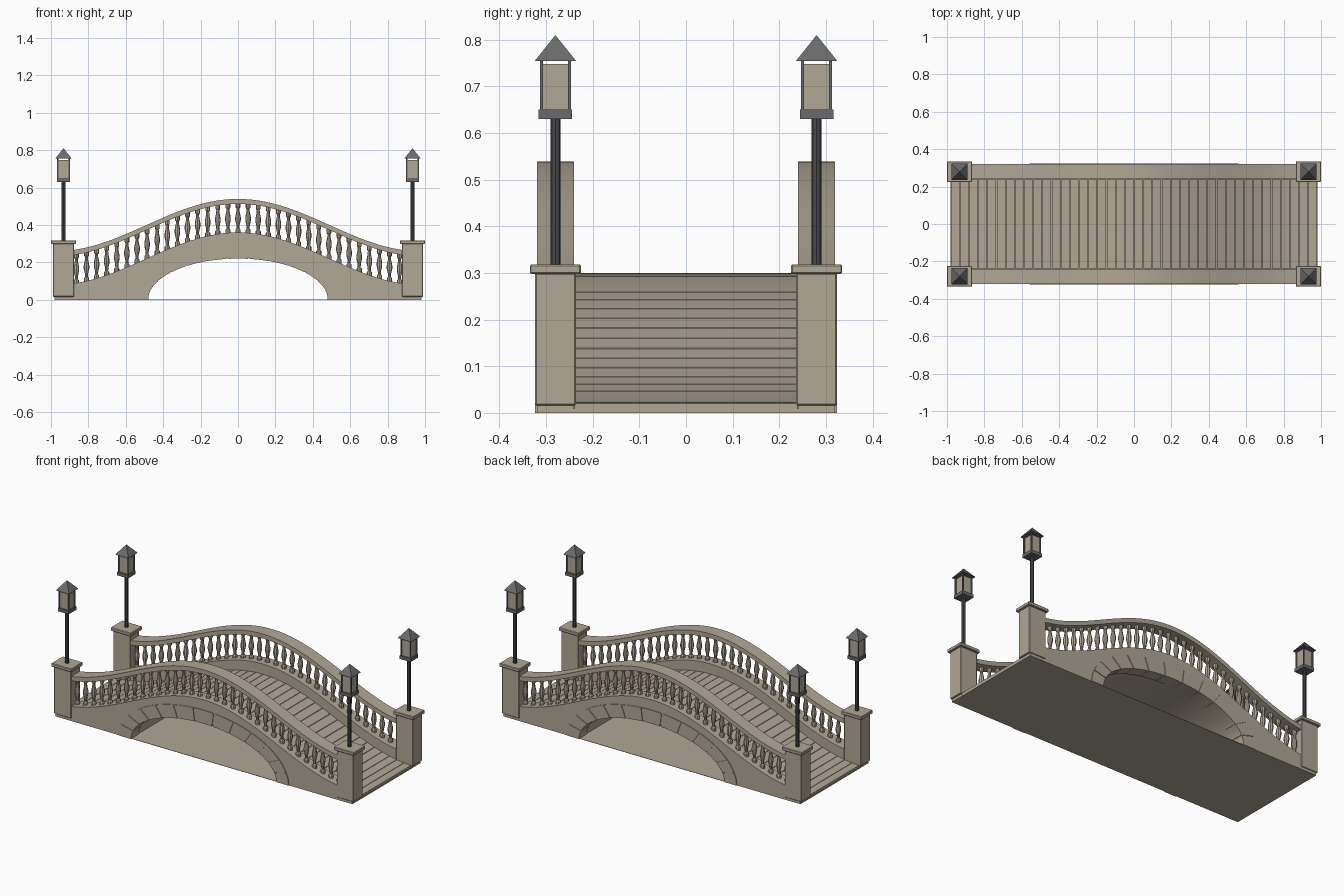
import bpy, bmesh, math
from math import pi, sin, cos, sqrt

if "Cube" in bpy.data.objects:
    bpy.data.objects.remove(bpy.data.objects["Cube"])

def material(name, rgb):
    m = bpy.data.materials.new(name)
    m.diffuse_color = (*rgb, 1)
    m.use_nodes = True
    m.node_tree.nodes["Principled BSDF"].inputs["Base Color"].default_value = m.diffuse_color
    return m

STONE = material("warm stone", (0.44, 0.385, 0.30))
IRON = material("dark iron", (0.07, 0.071, 0.076))
LANTERN = material("grey metal", (0.145, 0.145, 0.15))
GLASS = material("pale glass", (0.44, 0.385, 0.30))

def finish(name, bm, mat, smooth=False):
    bmesh.ops.recalc_face_normals(bm, faces=bm.faces)
    me = bpy.data.meshes.new(name)
    bm.to_mesh(me)
    bm.free()
    me.materials.append(mat)
    ob = bpy.data.objects.new(name, me)
    bpy.context.collection.objects.link(ob)
    if smooth:
        bpy.ops.object.select_all(action='DESELECT')
        ob.select_set(True)
        bpy.context.view_layer.objects.active = ob
        bpy.ops.object.shade_smooth_by_angle(angle=math.radians(30))
    return ob

def add_hexa(bm, quad, y0, y1):
    """Solid from four (x, z) corners pushed from y0 to y1."""
    a = [bm.verts.new((x, y0, z)) for x, z in quad]
    b = [bm.verts.new((x, y1, z)) for x, z in quad]
    bm.faces.new(a)
    bm.faces.new(b[::-1])
    for i in range(4):
        j = (i + 1) % 4
        bm.faces.new((a[i], b[i], b[j], a[j]))

def box(name, x0, x1, y0, y1, z0, z1, mat, bevel=0):
    bm = bmesh.new()
    add_hexa(bm, [(x0, z0), (x1, z0), (x1, z1), (x0, z1)], y0, y1)
    if bevel:
        bmesh.ops.bevel(bm, geom=bm.edges[:], offset=bevel, segments=1,
                        affect='EDGES', profile=0.5)
    return finish(name, bm, mat)

def strip(name, xs, low, high, y0, y1, mat):
    """Band between two curves low(x) and high(x), with thickness in y."""
    bm = bmesh.new()
    rings = [[bm.verts.new(p) for p in ((x, y0, low(x)), (x, y1, low(x)),
                                        (x, y1, high(x)), (x, y0, high(x)))] for x in xs]
    for r, s in zip(rings, rings[1:]):
        for i in range(4):
            j = (i + 1) % 4
            bm.faces.new((r[i], r[j], s[j], s[i]))
    bm.faces.new(rings[0])
    bm.faces.new(rings[-1])
    return finish(name, bm, mat, True)

def add_lathe(bm, cx, cy, cz, profile, sides=8):
    rings = [[bm.verts.new((cx + r * cos(2 * pi * k / sides),
                            cy + r * sin(2 * pi * k / sides), cz + z))
              for k in range(sides)] for r, z in profile]
    for r, s in zip(rings, rings[1:]):
        for k in range(sides):
            j = (k + 1) % sides
            bm.faces.new((r[k], r[j], s[j], s[k]))
    bm.faces.new(rings[0][::-1])
    bm.faces.new(rings[-1])

HALF = 0.98

def deck(x):
    return 0.02 + 0.14 * (1 + cos(pi * x / HALF))

def lift(d):
    return lambda x: deck(x) + d

AX, AZ = 0.484, 0.224
def arch(x):
    return AZ * sqrt(max(0.0, 1 - (x / AX) ** 2))

# Sample points: dense near the arch springing
outer = [AX + (HALF - AX) * i / 12 for i in range(1, 13)]
arch_xs = [-x for x in outer[::-1]] + [-AX * cos(pi * i / 48) for i in range(49)] + outer
rail_xs = [-0.885 + 1.77 * i / 60 for i in range(61)]

# Bridge core and the floor slab under the arch
strip("bridge_core", arch_xs, arch, lift(-0.012), -0.24, 0.24, STONE)
box("floor_slab", -HALF, HALF, -0.32, 0.32, 0, 0.002, STONE)

# Walkway planks with narrow gaps
bm = bmesh.new()
w = 2 * HALF / 40
for i in range(40):
    a = -HALF + i * w + 0.0015
    b = a + w - 0.003
    add_hexa(bm, [(a, deck(a) - 0.014), (b, deck(b) - 0.014), (b, deck(b)), (a, deck(a))],
             -0.239, 0.239)
finish("deck_planks", bm, STONE)

# Turned baluster outline (radius, height)
BALUSTER = [(0.014, -0.008), (0.014, 0.014), (0.008, 0.022), (0.009, 0.040), (0.015, 0.066),
            (0.015, 0.082), (0.009, 0.112), (0.008, 0.128), (0.013, 0.136), (0.013, 0.158)]

for side, s in (("front", -1), ("back", 1)):
    # Side wall with arch opening, and handrail above
    y0, y1 = sorted((s * 0.24, s * 0.32))
    strip(side + "_wall", arch_xs, arch, lift(0.06), y0, y1, STONE)
    strip(side + "_handrail", rail_xs, lift(0.212), lift(0.239), y0, y1, STONE)

    # Arch stones, slightly proud of the wall
    bm = bmesh.new()
    y0, y1 = sorted((s * 0.25, s * 0.324))
    n, sub, gap = 13, 4, 0.007
    for k in range(n):
        t0 = pi * k / n + (gap if k else 0)
        t1 = pi * (k + 1) / n - (gap if k < n - 1 else 0)
        ts = [t0 + (t1 - t0) * i / sub for i in range(sub + 1)]
        pts = [(0.48 * cos(t), 0.22 * sin(t)) for t in ts]
        pts += [(0.56 * cos(t), 0.30 * sin(t)) for t in ts[::-1]]
        f = bm.faces.new([bm.verts.new((x, y0, z)) for x, z in pts])
        ext = bmesh.ops.extrude_face_region(bm, geom=[f], use_keep_orig=True)
        moved = [g for g in ext["geom"] if isinstance(g, bmesh.types.BMVert)]
        bmesh.ops.translate(bm, verts=moved, vec=(0, y1 - y0, 0))
    finish(side + "_arch_stones", bm, STONE)

    # Balusters
    bm = bmesh.new()
    for i in range(-16, 17):
        x = i * 0.054
        add_lathe(bm, x, s * 0.28, deck(x) + 0.06, BALUSTER)
    finish(side + "_balusters", bm, STONE, True)

    for end, e in (("left", -1), ("right", 1)):
        tag = side + "_" + end
        cx, cy = e * 0.933, s * 0.28

        def block(name, hx, hy, z0, z1, mat, bevel=0, dx=0, dy=0):
            box(tag + name, cx + dx - hx, cx + dx + hx, cy + dy - hy, cy + dy + hy,
                z0, z1, mat, bevel)

        # End pier and cap
        block("_pier", 0.056, 0.044, 0.016, 0.300, STONE, 0.003)
        block("_pier_cap", 0.067, 0.055, 0.298, 0.318, STONE, 0.003)

        # Lamp post, lantern base, glass and corner bars
        bm = bmesh.new()
        add_lathe(bm, cx, cy, 0, [(0.0105, 0.316), (0.0105, 0.632)])
        finish(tag + "_lamp_post", bm, IRON, True)
        block("_lantern_base", 0.036, 0.036, 0.630, 0.650, LANTERN)
        block("_lantern_glass", 0.028, 0.028, 0.650, 0.748, GLASS)
        for i in (-1, 1):
            for j in (-1, 1):
                block("_lantern_bar", 0.0035, 0.0035, 0.649, 0.757, LANTERN, 0,
                      i * 0.030, j * 0.030)

        # Pyramid lantern roof
        bm = bmesh.new()
        h = 0.044
        base = [bm.verts.new((cx + i * h, cy + j * h, 0.755))
                for i, j in ((-1, -1), (1, -1), (1, 1), (-1, 1))]
        tip = bm.verts.new((cx, cy, 0.81))
        bm.faces.new(base[::-1])
        for i in range(4):
            bm.faces.new((base[i], base[(i + 1) % 4], tip))
        finish(tag + "_lantern_roof", bm, LANTERN)
